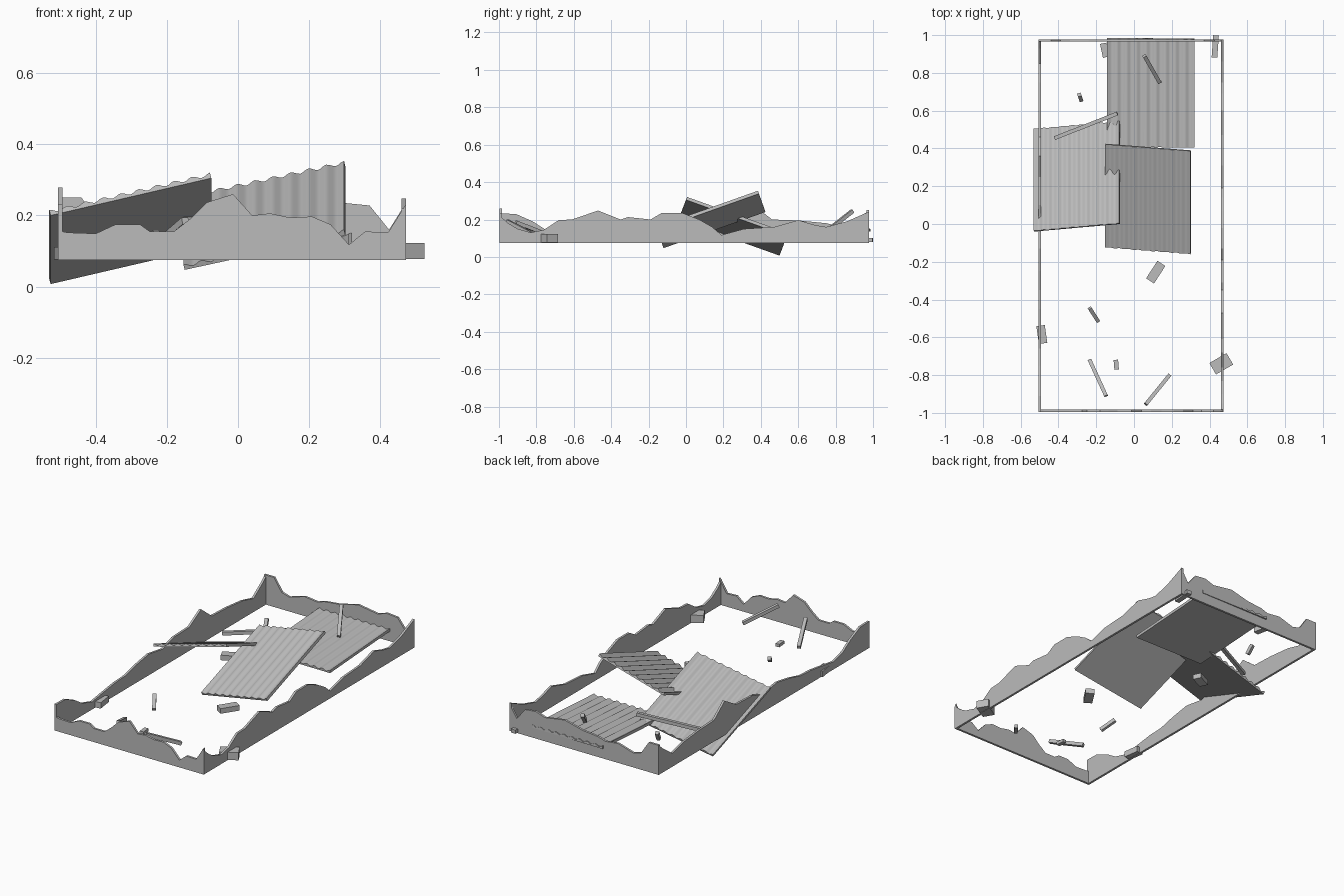
import bpy, bmesh, math
from mathutils import Vector, Matrix

if "Cube" in bpy.data.objects:
    bpy.data.objects.remove(bpy.data.objects["Cube"])

grey = bpy.data.materials.new("concrete_grey")
grey.diffuse_color = (0.5, 0.5, 0.5, 1)
grey.use_nodes = True
grey.node_tree.nodes["Principled BSDF"].inputs["Base Color"].default_value = grey.diffuse_color


def finish(name, bm, smooth=False):
    bmesh.ops.recalc_face_normals(bm, faces=bm.faces)
    mesh = bpy.data.meshes.new(name)
    bm.to_mesh(mesh)
    bm.free()
    mesh.materials.append(grey)
    ob = bpy.data.objects.new(name, mesh)
    bpy.context.collection.objects.link(ob)
    if smooth:
        bpy.ops.object.select_all(action='DESELECT')
        bpy.context.view_layer.objects.active = ob
        ob.select_set(True)
        bpy.ops.object.shade_smooth_by_angle(angle=math.radians(40))
    return ob


def loft(bm, rings):
    """Closed solid through a row of equal cross-sections."""
    rows = [[bm.verts.new(p) for p in r] for r in rings]
    n = len(rows[0])
    for a, b in zip(rows, rows[1:]):
        for i in range(n):
            j = (i + 1) % n
            bm.faces.new((a[i], a[j], b[j], b[i]))
    bm.faces.new(rows[0])
    bm.faces.new(rows[-1][::-1])


# Broken perimeter walls: jagged top line along one axis
BASE, THICK = 0.075, 0.013


def wall(name, axis, outer, inward, profile):
    bm = bmesh.new()
    rings = []
    for s, z in profile:
        ring = []
        for off, h in ((0, BASE), (THICK, BASE), (THICK, z), (0, z)):
            c = outer + inward * off
            ring.append((s, c, h) if axis == 'x' else (c, s, h))
        rings.append(ring)
    loft(bm, rings)
    finish(name, bm)


wall("front_wall", 'x', -0.996, 1, [
    (-.505, .157), (-.48, .152), (-.40, .149), (-.344, .175), (-.276, .175),
    (-.248, .155), (-.18, .155), (-.135, .19), (-.087, .237), (-.014, .26),
    (.04, .20), (.09, .206), (.146, .194), (.208, .197), (.26, .175),
    (.312, .118), (.358, .155), (.422, .152), (.472, .231)])
wall("back_wall", 'x', 0.978, -1, [
    (-.505, .25), (-.44, .25), (-.39, .175), (-.34, .16), (-.24, .19),
    (-.155, .18), (-.11, .195), (-.01, .205), (.11, .235), (.24, .215),
    (.30, .235), (.37, .228), (.425, .16), (.472, .235)])
wall("right_wall", 'y', 0.473, -1, [
    (-.996, .22), (-.95, .18), (-.9, .15), (-.83, .13), (-.76, .145),
    (-.68, .197), (-.61, .20), (-.47, .248), (-.35, .20), (-.31, .213),
    (-.19, .20), (-.13, .235), (-.02, .235), (.07, .20), (.14, .16),
    (.19, .117), (.31, .15), (.47, .16), (.60, .197), (.69, .17),
    (.75, .16), (.86, .19), (.978, .242)])
wall("left_wall", 'y', -0.506, 1, [
    (-.996, .232), (-.91, .23), (-.82, .19), (-.75, .145), (-.66, .12),
    (-.56, .135), (-.45, .15), (-.35, .155), (-.25, .18), (-.13, .20),
    (0, .18), (.1, .21), (.25, .215), (.36, .278), (.46, .20),
    (.6, .195), (.75, .18), (.85, .155), (.93, .21), (.978, .25)])


# Fallen roof sheets: flat underside, corrugated top
def sheet(name, front_left, front_right, back_left, waves=9, steps=6):
    o, r, b = Vector(front_left), Vector(front_right), Vector(back_left)
    u, v = r - o, b - o
    n = u.cross(v).normalized()
    bm = bmesh.new()
    section = [o, r]
    for i in range(waves * steps, -1, -1):
        t = i / (waves * steps)
        section.append(o + u * t + n * (.012 + .005 * math.cos(2 * math.pi * waves * t)))
    loft(bm, [section, [p + v for p in section]])
    finish(name, bm, smooth=True)


sheet("left_roof_sheet", (-.527, -.04, .20), (-.075, 0, .305), (-.527, .50, .007))
sheet("middle_roof_sheet", (-.15, -.12, .047), (.302, -.155, .145), (-.15, .425, .24))
sheet("back_roof_sheet", (-.143, .41, .10), (.32, .405, .10), (-.143, .986, .135))


# Splintered beams, laid between two end points
def beam(name, a, b, w=.02):
    a, b = Vector(a), Vector(b)
    d = (b - a).normalized()
    side = d.cross(Vector((0, 0, 1))).normalized() * w / 2
    up = side.cross(d).normalized() * w / 2
    bm = bmesh.new()
    loft(bm, [[p + side + up, p - side + up, p - side - up, p + side - up] for p in (a, b)])
    finish(name, bm)


beams = [((-.42, .455, .12), (-.088, .585, .175)),
         ((.055, .89, .245), (.135, .75, .135)),
         ((-.235, -.72, .11), (-.148, -.91, .185)),
         ((.062, -.955, .19), (.188, -.80, .11)),
         ((-.235, -.445, .15), (-.19, -.515, .10)),
         ((-.29, .685, .155), (-.28, .655, .105))]
for k, (a, b) in enumerate(beams):
    beam(f"beam_{k + 1}", a, b)


# Loose bricks: centre, size, turn about z
def brick(name, centre, size, turn):
    bm = bmesh.new()
    bmesh.ops.create_cube(bm, size=1, matrix=Matrix.Translation(centre)
                          @ Matrix.Rotation(math.radians(turn), 4, 'Z')
                          @ Matrix.Diagonal((*size, 1)))
    finish(name, bm)


bricks = [((.115, -.255, .092), (.11, .05, .03), 57),
          ((.462, -.74, .1), (.105, .07, .046), 30),
          ((-.488, -.585, .094), (.045, .095, .035), 8),
          ((.43, .94, .09), (.03, .117, .022), -4),
          ((-.155, .92, .105), (.035, .075, .03), 12),
          ((-.25, .28, .095), (.09, .05, .03), 25),
          ((-.094, -.745, .085), (.024, .052, .018), 5)]
for k, (c, s, t) in enumerate(bricks):
    brick(f"brick_{k + 1}", c, s, t)
